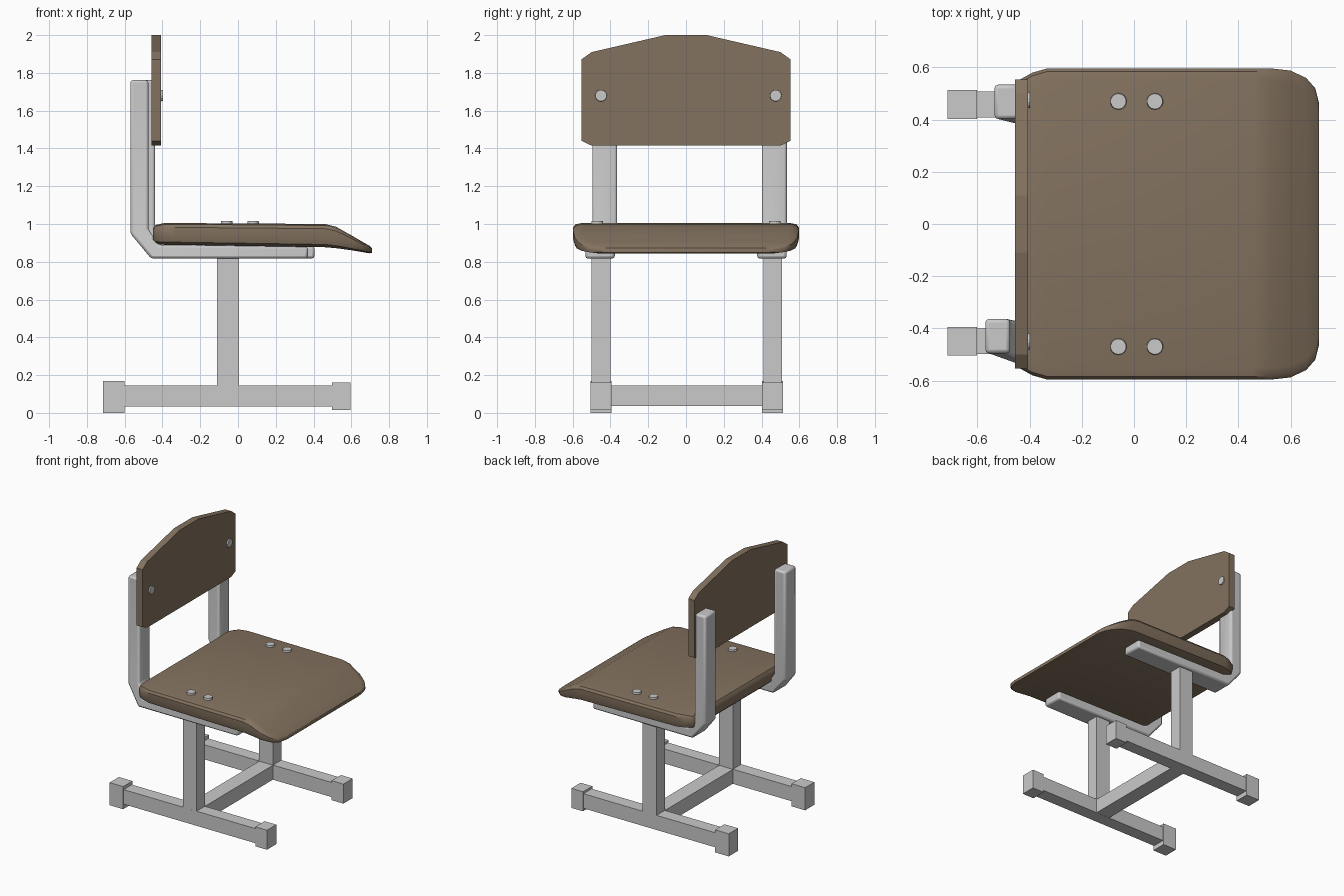
import bpy, bmesh, math
from mathutils import Matrix

cube = bpy.data.objects.get("Cube")
if cube:
    bpy.data.objects.remove(cube, do_unlink=True)


def material(name, rgb):
    m = bpy.data.materials.new(name)
    m.use_nodes = True
    m.diffuse_color = (*rgb, 1)
    m.node_tree.nodes["Principled BSDF"].inputs["Base Color"].default_value = (*rgb, 1)
    return m


wood = material("brown wood", (0.23, 0.17, 0.115))
metal = material("light grey metal", (0.59, 0.59, 0.59))


def finish(name, bm, mat, smooth=None, bevel=0):
    bmesh.ops.recalc_face_normals(bm, faces=bm.faces)
    mesh = bpy.data.meshes.new(name)
    bm.to_mesh(mesh)
    bm.free()
    mesh.materials.append(mat)
    ob = bpy.data.objects.new(name, mesh)
    bpy.context.collection.objects.link(ob)
    if bevel:
        mod = ob.modifiers.new("soft edges", "BEVEL")
        mod.width, mod.segments, mod.limit_method = bevel, 2, "ANGLE"
    if smooth:
        bpy.ops.object.select_all(action="DESELECT")
        ob.select_set(True)
        bpy.context.view_layer.objects.active = ob
        bpy.ops.object.shade_smooth_by_angle(angle=math.radians(smooth))
    return ob


def loft(name, rings, mat, **style):
    bm = bmesh.new()
    rows = [[bm.verts.new(p) for p in ring] for ring in rings]
    n = len(rows[0])
    for a, b in zip(rows, rows[1:]):
        for i in range(n):
            j = (i + 1) % n
            bm.faces.new((a[i], a[j], b[j], b[i]))
    bm.faces.new(rows[0])
    bm.faces.new(rows[-1])
    return finish(name, bm, mat, **style)


def box(name, xs, ys, zs, mat=metal):
    rings = [[(x, ys[0], zs[0]), (x, ys[1], zs[0]), (x, ys[1], zs[1]), (x, ys[0], zs[1])] for x in xs]
    return loft(name, rings, mat)


def bolt(name, centre, axis):
    bm = bmesh.new()
    rot = Matrix.Rotation(math.pi / 2, 4, "Y") if axis == "X" else Matrix()
    bmesh.ops.create_cone(bm, cap_ends=True, segments=14, radius1=0.034, radius2=0.03,
                          depth=0.03, matrix=Matrix.Translation(centre) @ rot)
    finish(name, bm, metal)


# Seat: cross-sections along x as (x, half width, top, bottom)
stations = [(-.45, .53, .975, .91), (-.435, .555, .995, .895), (-.39, .58, 1.005, .89),
            (-.33, .597, 1.005, .89), (.46, .597, 1.0, .877), (.52, .597, .985, .872),
            (.6, .588, .94, .861), (.66, .56, .905, .851), (.695, .52, .885, .845),
            (.71, .46, .872, .848)]
rings = []
for x, w, top, bot in stations:
    c = (top - bot) * 0.2
    half = [(w - .05, bot), (w - .01, bot + c * .6), (w, bot + 2 * c),
            (w, top - c), (w - .012, top - c * .3), (w - .045, top)]
    rings.append([(x, y, z) for y, z in half] + [(x, -y, z) for y, z in reversed(half)])
loft("seat", rings, wood, smooth=35)

# Backrest panel with clipped corners and a peaked top
panel = [(.5, 1.415), (.553, 1.44), (.553, 1.872), (.5, 1.91), (.11, 2.0)]
outline = panel + [(-y, z) for y, z in reversed(panel)]
loft("backrest", [[(x, y, z) for y, z in outline] for x in (-.457, -.407)], wood)

# Bent side frames: (outer x, outer z, inner x, inner z) down the bend
bend = [(-.57, 1.762, -.475, 1.762), (-.57, .95, -.475, .975),
        (-.46, .817, -.42, .89), (.37, .817, .37, .88)]
sides = [("right", -.43, 0), ("left", .468, .035)]
for side, yc, dx in sides:
    rings = []
    for i, (xo, zo, xi, zi) in enumerate(bend):
        h = .066 if i < 2 else .078
        yy = yc if i < 2 else math.copysign(.455, yc)
        rings.append([(xo + dx, yy - h, zo), (xo + dx, yy + h, zo),
                      (xi + dx, yy + h, zi), (xi + dx, yy - h, zi)])
    loft(side + "_seat_frame", rings, metal, smooth=40, bevel=.014)

# Posts, floor bars, end caps and bolts on each side
for side, y in (("right", -.45), ("left", .458)):
    ys = (y - .049, y + .049)
    box(side + "_post", (-.11, .005), ys, (.14, .84))
    box(side + "_floor_bar", (-.65, .55), ys, (.035, .145))
    box(side + "_rear_cap", (-.715, -.602), (y - .055, y + .055), (.005, .17))
    box(side + "_front_cap", (.498, .595), (y - .055, y + .055), (.015, .162))
    ybolt = math.copysign(.47, y)
    bolt(side + "_rear_seat_bolt", (-.06, ybolt, 1.002), "Z")
    bolt(side + "_front_seat_bolt", (.08, ybolt, 1.002), "Z")
    bolt(side + "_backrest_bolt", (-.413, -.45 if y < 0 else .475, 1.68), "X")

# Cross bar joining the two floor bars
box("cross_bar", (-.11, .005), (-.42, .42), (.036, .144))

# Rest exactly on the floor
for ob in bpy.data.objects:
    if ob.name.endswith("rear_cap"):
        for v in ob.data.vertices:
            if v.co.z < .01:
                v.co.z = 0
